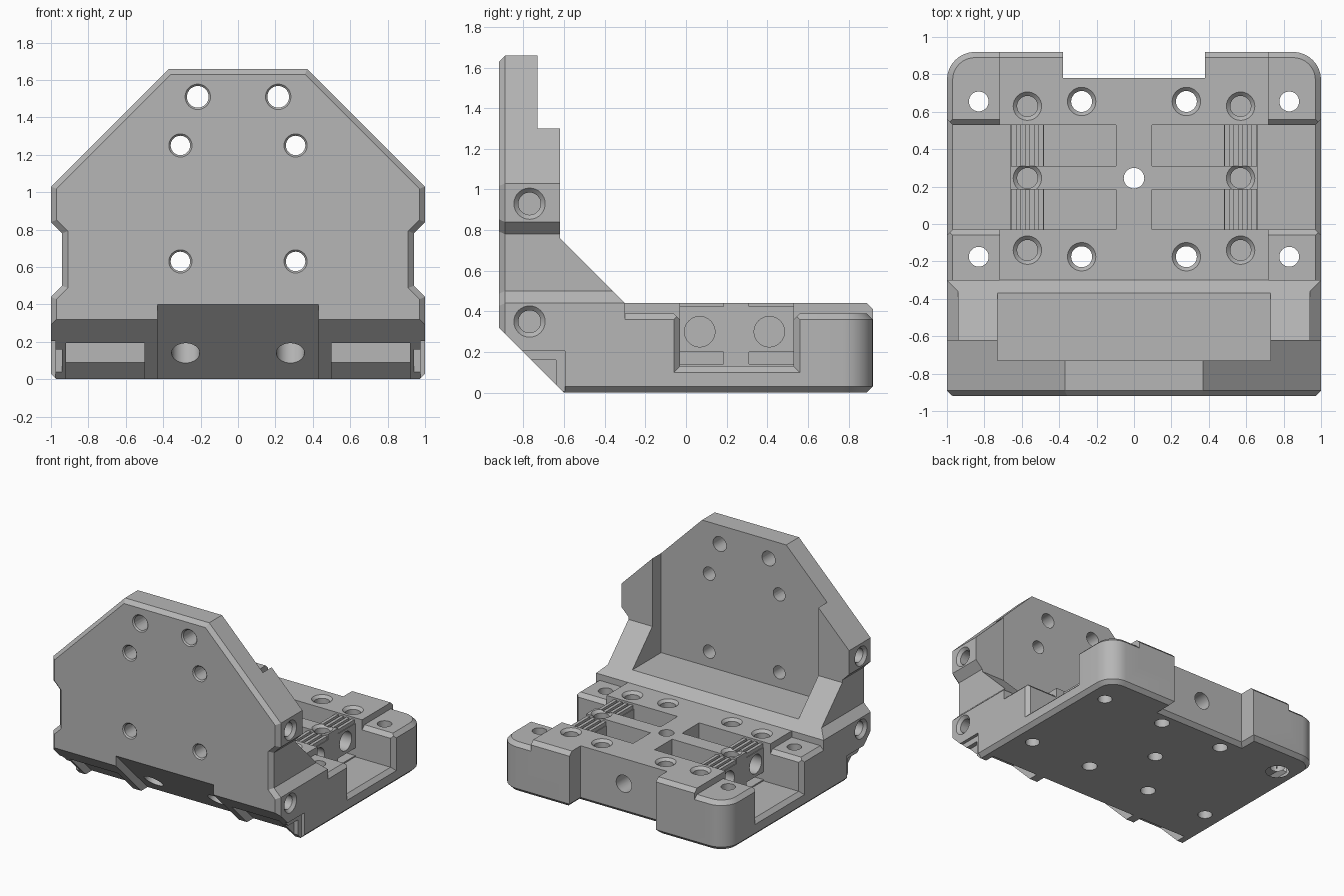
import bpy, bmesh, math
from mathutils import Vector

cube = bpy.data.objects.get("Cube")
if cube:
    bpy.data.objects.remove(cube, do_unlink=True)

grey = bpy.data.materials.new("plain_grey")
grey.use_nodes = True
colour = (0.47, 0.47, 0.47, 1)
grey.diffuse_color = colour
grey.node_tree.nodes["Principled BSDF"].inputs["Base Color"].default_value = colour


def finish(bm, name):
    bmesh.ops.recalc_face_normals(bm, faces=bm.faces)
    me = bpy.data.meshes.new(name)
    bm.to_mesh(me)
    bm.free()
    me.materials.append(grey)
    ob = bpy.data.objects.new(name, me)
    bpy.context.collection.objects.link(ob)
    return ob


def prism(name, pts, axis, a, b, end_pts=None, bevel=None, width=0.03):
    """Extrude a 2D outline along an axis; bevel is a rule picking edges by midpoint."""
    place = {"x": lambda u, v, t: (t, u, v),
             "y": lambda u, v, t: (u, t, v),
             "z": lambda u, v, t: (u, v, t)}[axis]
    bm = bmesh.new()
    lo = [bm.verts.new(place(u, v, a)) for u, v in pts]
    hi = [bm.verts.new(place(u, v, b)) for u, v in (end_pts or pts)]
    bm.faces.new(lo)
    bm.faces.new(hi)
    for i in range(len(pts)):
        j = (i + 1) % len(pts)
        bm.faces.new((lo[i], lo[j], hi[j], hi[i]))
    bmesh.ops.recalc_face_normals(bm, faces=bm.faces)
    if bevel:
        edges = [e for e in bm.edges
                 if bevel(*((e.verts[0].co + e.verts[1].co) / 2))
                 and (e.verts[0] in lo) == (e.verts[1] in lo)]
        bmesh.ops.bevel(bm, geom=edges, offset=width, segments=1,
                        profile=0.5, affect="EDGES")
    return finish(bm, name)


def box(x0, x1, y0, y1, z0, z1):
    x0, x1 = sorted((x0, x1))
    return prism("cutter", [(x0, y0), (x1, y0), (x1, y1), (x0, y1)], "z", z0, z1)


def combine(target, tool, op):
    mod = target.modifiers.new(op.lower(), "BOOLEAN")
    mod.operation = op
    mod.solver = "EXACT"
    mod.object = tool
    bpy.context.view_layer.objects.active = target
    bpy.ops.object.modifier_apply(modifier=mod.name)
    bpy.data.objects.remove(tool, do_unlink=True)


def cut(tool):
    combine(body, tool, "DIFFERENCE")


def cone(start, direction, r1, r2, length):
    d = Vector(direction).normalized()
    bm = bmesh.new()
    bmesh.ops.create_cone(bm, cap_ends=True, segments=32, radius1=r1,
                          radius2=r2, depth=length)
    bmesh.ops.translate(bm, verts=bm.verts, vec=(0, 0, length / 2))
    bmesh.ops.rotate(bm, verts=bm.verts, matrix=d.to_track_quat("Z", "Y").to_matrix())
    bmesh.ops.translate(bm, verts=bm.verts, vec=start)
    return finish(bm, "drill")


def drill(pos, direction, radius, depth, sink=0):
    """Hole starting at a surface point, with an optional chamfered rim."""
    d = Vector(direction).normalized()
    start = Vector(pos) - d * 0.05
    cut(cone(start, d, radius, radius, depth + 0.05))
    if sink:
        lip = sink - radius
        cut(cone(Vector(pos) - d * 0.01, d, sink + 0.01, radius - 0.001, lip + 0.011))


def mirrored(half):
    return half + [(-u, v) for u, v in reversed(half)]


# Base slab with rounded rear corners and chamfered rims
R = 0.15
arc = [(1 - R + R * math.cos(t), 0.92 - R + R * math.sin(t))
       for t in [math.pi / 2 * i / 8 for i in range(9)]]
outline = mirrored([(0.97, -0.92), (1, -0.89)] + arc + [(0.38, 0.92), (0.38, 0.78)])
body = prism("bracket_body", outline, "z", 0, 0.39, bevel=lambda x, y, z: True)

# Raised middle of the base
middle = mirrored([(0.72, -0.4), (0.72, 0.92), (0.38, 0.92), (0.38, 0.78)])
combine(body, prism("raised_middle", middle, "z", 0.2, 0.44,
                    bevel=lambda x, y, z: z > 0.4 and y > 0.9), "UNION")

# Upright wall with side flanges and sloped gussets
side = [(-0.92, 0.2), (-0.3, 0.2), (-0.3, 0.44), (-0.62, 0.76), (-0.62, 1.7), (-0.92, 1.7)]
wall = prism("upright_wall", side, "x", -1.1, 1.1)
front = mirrored([(1, 0.15), (1, 0.44), (0.94, 0.5), (0.94, 0.78),
                  (1, 0.84), (1, 1.03), (0.37, 1.66)])
combine(wall, prism("wall_outline", front, "y", -0.92, 0,
                    bevel=lambda x, y, z: y < -0.9 and z > 0.2), "INTERSECT")
combine(wall, box(-0.73, 0.73, -0.73, 0.2, 0.51, 2), "DIFFERENCE")
combine(body, wall, "UNION")

# Sloped lower front, cut deeper in the centre
for offset, half in ((0.6, 1.1), (0.52, 0.43)):
    tri = [(-1.1, 1.1 - offset), (0.1 - offset, -0.1), (-1.1, -0.1)]
    cut(prism("cutter", tri, "x", -half, half))

pocket = [(-0.03, 0.13), (0.53, 0.13), (0.53, 0.6), (-0.03, 0.6)]
flare = [(-0.08, 0.08), (0.58, 0.08), (0.58, 0.6), (-0.08, 0.6)]
rim = [(-0.03, 0.36), (0.53, 0.36), (0.58, 0.41), (-0.08, 0.41)]
slot = [(-1, 0.195), (-0.61, 0.195), (-0.61, 0.09), (-0.47, -0.05), (-1, -0.05)]
notch = [(-1, 0.205), (-0.595, 0.205), (-0.595, -0.05), (-1, -0.05)]
inner_notch = [(-1, 0.16), (-0.64, 0.16), (-0.64, -0.05), (-1, -0.05)]
belt_bays = ((-0.03, 0.185), (0.31, 0.53))

for s in (-1, 1):
    # Side pockets with flared edges
    cut(prism("cutter", pocket, "x", s * 0.66, s * 1.1))
    cut(prism("cutter", pocket, "x", s * 0.97, s * 1.02, end_pts=flare))
    cut(prism("cutter", rim, "x", s * 0.72, s * 1.1))
    # Recesses under the sloped front
    cut(prism("cutter", slot, "x", s * 0.5, s * 0.92))
    cut(prism("cutter", notch, "x", s * 0.975, s * 1.1))
    cut(prism("cutter", inner_notch, "x", s * 0.94, s * 1.1))
    # Belt windows, pass-through slots and toothed clamps
    for y0, y1 in belt_bays:
        cut(box(s * 0.095, s * 0.48, y0, y1, 0.14, 0.6))
        cut(box(s * 0.4, s * 0.7, y0, y1, 0.14, 0.2))
        cut(box(s * 0.47, s * 0.7, y0, y1, 0.395, 0.6))
        for i in range(4):
            x = 0.485 + i * 0.048
            combine(body, box(s * x, s * (x + 0.026), y0 - 0.01, y1 + 0.005, 0.38, 0.425), "UNION")
        drill((s * 0.66, (y0 + y1) / 2 - 0.01, 0.3), (-s, 0, 0), 0.075, 0.12)
    # Wall bolt holes
    for x, z, r in ((0.215, 1.51, 0.058), (0.308, 1.25, 0.052), (0.308, 0.63, 0.052)):
        drill((s * x, -0.92, z), (0, 1, 0), r, 0.9, r + 0.01)
    # Side screw holes
    for z in (0.93, 0.35):
        drill((s, -0.77, z), (-s, 0, 0), 0.055, 0.25, 0.077)
    # Base bolt holes
    for y in (0.655, -0.175):
        drill((s * 0.83, y, 0.39), (0, 0, -1), 0.053, 0.5)
        drill((s * 0.28, y, 0.44), (0, 0, -1), 0.056, 0.5, 0.076)
    for y in (0.63, 0.245, -0.14):
        drill((s * 0.57, y, 0.44), (0, 0, -1), 0.055, 0.2, 0.076)
    # Angled holes in the sloped front
    drill((s * 0.28, -0.66, 0.14), (0, 1, 1), 0.075, 0.25)

# Centre hole, rear hole and one countersunk base hole
drill((0, 0.245, 0.44), (0, 0, -1), 0.055, 0.5)
drill((0, 0.78, 0.24), (0, -1, 0), 0.068, 0.3)
drill((-0.83, 0.655, 0), (0, 0, 1), 0.053, 0.1, 0.085)

bpy.ops.object.select_all(action="DESELECT")
body.select_set(True)
bpy.context.view_layer.objects.active = body
bpy.ops.object.shade_smooth_by_angle(angle=math.radians(25))
